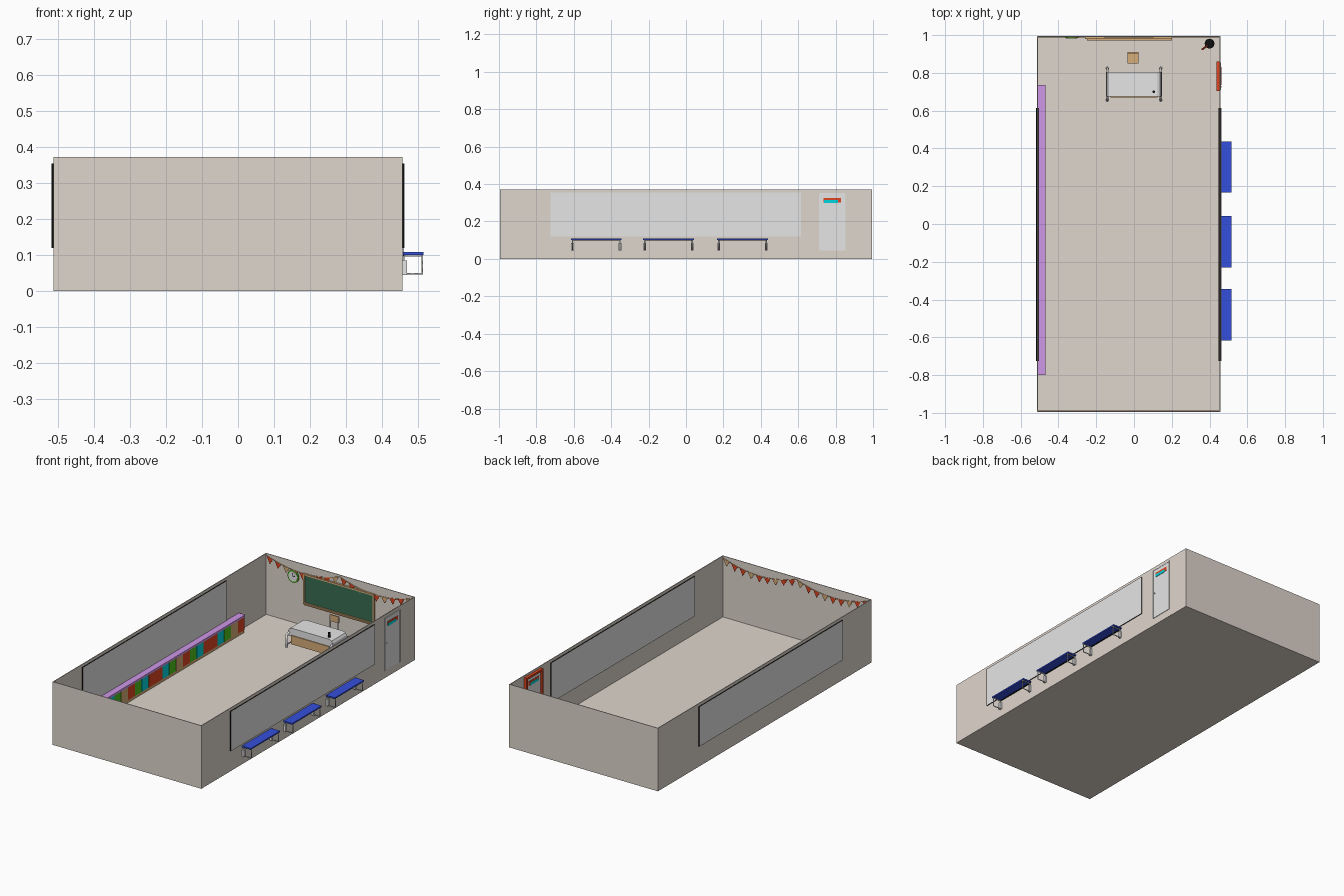
import bpy, bmesh, math
from mathutils import Vector

if "Cube" in bpy.data.objects:
    bpy.data.objects.remove(bpy.data.objects["Cube"])


def mat(name, r, g, b):
    m = bpy.data.materials.new(name)
    m.diffuse_color = (r, g, b, 1)
    m.use_nodes = True
    m.node_tree.nodes["Principled BSDF"].inputs["Base Color"].default_value = m.diffuse_color
    return m


WALL = mat("wall beige", .74, .67, .605)
GLASS = mat("pale grey", .79, .79, .79)
BLACK = mat("black", .004, .004, .004)
BLUE = mat("bench blue", .035, .08, .72)
PURPLE = mat("purple", .62, .31, .80)
RED = mat("red", .75, .06, .015)
CYAN = mat("cyan", .0, .68, .74)
GREEN = mat("bright green", .08, .55, .01)
TAN = mat("wood tan", .68, .42, .19)
BOARD = mat("chalkboard green", .04, .15, .085)


def finish(name, bm, material):
    bmesh.ops.recalc_face_normals(bm, faces=bm.faces)
    me = bpy.data.meshes.new(name)
    bm.to_mesh(me)
    bm.free()
    me.materials.append(material)
    ob = bpy.data.objects.new(name, me)
    bpy.context.collection.objects.link(ob)
    return ob


def box(name, x0, x1, y0, y1, z0, z1, material):
    bm = bmesh.new()
    bmesh.ops.create_cube(bm, size=1)
    for v in bm.verts:
        v.co = ((x0 + x1) / 2 + v.co.x * (x1 - x0), (y0 + y1) / 2 + v.co.y * (y1 - y0),
                (z0 + z1) / 2 + v.co.z * (z1 - z0))
    return finish(name, bm, material)


def cyl(name, a, b, r, material, r2=None, sides=16):
    a, b = Vector(a), Vector(b)
    bm = bmesh.new()
    bmesh.ops.create_cone(bm, cap_ends=True, segments=sides, radius1=r,
                          radius2=r if r2 is None else r2, depth=(b - a).length)
    rot = (b - a).to_track_quat('Z', 'Y')
    for v in bm.verts:
        v.co = rot @ v.co + (a + b) / 2
    return finish(name, bm, material)


def prism(name, pts, dy, material):
    """Flat outline extruded along y."""
    bm = bmesh.new()
    f = bm.faces.new([bm.verts.new(p) for p in pts])
    ex = bmesh.ops.extrude_face_region(bm, geom=[f])
    for v in ex["geom"]:
        if isinstance(v, bmesh.types.BMVert):
            v.co.y += dy
    return finish(name, bm, material)


def tube(name, pts, r, material, cyclic=False):
    cu = bpy.data.curves.new(name, 'CURVE')
    cu.dimensions = '3D'
    cu.bevel_depth = r
    cu.bevel_resolution = 1
    sp = cu.splines.new('POLY')
    sp.points.add(len(pts) - 1)
    for p, co in zip(sp.points, pts):
        p.co = (*co, 1)
    sp.use_cyclic_u = cyclic
    cu.materials.append(material)
    ob = bpy.data.objects.new(name, cu)
    bpy.context.collection.objects.link(ob)
    return ob


X0, X1, Y, H, T, F = -.513, .457, .994, .372, .004, .012

# Room shell
box("floor", X0, X1, -Y, Y, 0, F, WALL)
box("left_wall", X0, X0 + T, -Y, Y, 0, H, WALL)
box("right_wall", X1 - T, X1, -Y, Y, 0, H, WALL)
box("front_wall", X0, X1, -Y, -Y + T, 0, H, WALL)
box("back_wall", X0, X1, Y - T, Y, 0, H, WALL)

# Long windows: black frame slab with a pane on each face
for side, xc in (("left", X0 + T / 2), ("right", X1 - T / 2)):
    box(side + "_window_frame", xc - .0065, xc + .0065, -.725, .615, .12, .355, BLACK)
    box(side + "_window_glass", xc - .007, xc + .007, -.724, .614, .1205, .354, GLASS)

# Door, with red inner frame and a sign on both sides
box("door", X1 - .010, X1 + .003, .712, .852, .045, .352, GLASS)
for y0, y1, z0, z1 in ((.705, .717, .045, .36), (.848, .860, .045, .36), (.705, .86, .348, .36)):
    box("door_inner_frame", X1 - .020, X1 - T, y0, y1, z0, z1, RED)
for y0, y1, z0, z1 in ((.71, .716, .045, .352), (.848, .854, .045, .352), (.71, .854, .347, .353)):
    box("door_outer_trim", X1, X1 + .0045, y0, y1, z0, z1, GLASS)
for x0, x1 in ((X1 + .003, X1 + .005), (X1 - .012, X1 - .010)):
    box("sign_red", x0, x1, .735, .83, .302, .326, RED)
    box("sign_cyan", x0 - .0008, x1 + .0008, .738, .814, .299, .315, CYAN)
cyl("door_handle", (X1 - .016, .727, .20), (X1 + .006, .727, .20), .004, GLASS)

# Outdoor benches
for yc in (-.48, -.093, .302):
    box("bench_seat", X1 + .001, X1 + .058, yc - .136, yc + .136, .101, .109, BLUE)
    box("bench_rail", X1 + .001, X1 + .006, yc - .13, yc + .13, .097, .101, BLACK)
    for s in (-1, 1):
        y = yc + s * .127
        loop = [(X1 + .004, y, .048), (X1 + .055, y, .048), (X1 + .055, y, .098), (X1 + .004, y, .098)]
        tube("bench_leg", loop, .0035, GLASS, True)
        box("bench_foot", X1, X1 + .012, y - .007, y + .007, .045, .085, GLASS)

# Locker row with coloured doors
L0, L1, N = -.80, .735, 24
box("locker_body", X0 + T, -.474, L0, L1, F, .108, TAN)
box("locker_top", X0 + T, -.468, L0, L1, .106, .118, PURPLE)
pattern = (GREEN, CYAN, RED, RED, CYAN, GREEN, TAN, RED)
step = (L1 - L0) / N
for i in range(N):
    y = L0 + i * step
    box("locker_door", -.475, -.470, y + .001, y + step - .001, .03, .106, pattern[i % 8])

# Chalkboard with wooden frame and ledge
yb = Y - T
box("chalkboard", -.252, .192, yb - .006, yb, .152, .315, BOARD)
for x0, x1, z0, z1 in ((-.26, .20, .145, .154), (-.26, .20, .313, .322),
                       (-.26, -.252, .145, .322), (.192, .20, .145, .322)):
    box("chalkboard_frame", x0, x1, yb - .011, yb, z0, z1, TAN)
box("chalk_ledge", -.25, .20, yb - .018, yb, .143, .148, TAN)

# Wall clock
cyl("clock_rim", (-.33, yb, .285), (-.33, yb - .006, .285), .036, GREEN, sides=24)
cyl("clock_face", (-.33, yb, .285), (-.33, yb - .0075, .285), .029, GLASS, sides=24)
for dx, dz in ((0, .02), (.013, .006)):
    cyl("clock_hand", (-.33, yb - .008, .285), (-.33 + dx, yb - .008, .285 + dz), .001, BLACK, sides=6)


# Bunting: two sags on each end wall
def sag(t):
    u = (t * 2) % 1
    return .364 - .045 * 4 * u * (1 - u)


for s in (-1, 1):
    y = s * (Y - T - .004)
    at = lambda t: Vector((X0 + T + t * (X1 - X0 - 2 * T), y, sag(t)))
    tube("bunting_rope", [at(i / 32) for i in range(33)], .0018, TAN)
    for i in range(18):
        a, b = at((i + .12) / 18), at((i + .88) / 18)
        tip = (a + b) / 2 - Vector((0, 0, .036))
        prism("bunting_flag", (a, b, tip), -s * .002, TAN if i % 3 == 2 else RED)

# Teacher's desk: white top rounded over at both ends, wooden body, tube legs
prof = [(-.148, .105), (-.146, .135), (-.138, .148), (-.122, .154),
        (.122, .154), (.138, .148), (.146, .135), (.148, .105)]
prism("desk_top", [(x, .675, z) for x, z in prof], .13, GLASS)
box("desk_front_panel", -.125, .125, .670, .678, .066, .113, TAN)
box("desk_shelf", -.125, .125, .67, .80, .062, .068, TAN)
for s in (-1, 1):
    for y0, y1 in ((.69, .655), (.79, .825)):
        tube("desk_leg", [(s * .138, y0, .135), (s * .142, y1, .115), (s * .142, y1, .05)], .006, GLASS)
        cyl("desk_foot", (s * .142, y1, .045), (s * .142, y1, .057), .009, GLASS)
    tube("desk_side_bar", [(s * .142, .655, .06), (s * .142, .825, .06)], .004, GLASS)
cyl("pen_pot", (.105, .70, .154), (.105, .70, .18), .007, BLACK)

# Teacher's chair
box("chair_seat", -.035, .025, .85, .905, .088, .095, TAN)
box("chair_back", -.035, .025, .903, .91, .135, .172, TAN)
for x in (-.03, .02):
    tube("chair_rear_leg", [(x, .902, .045), (x, .902, .165)], .003, GLASS)
    tube("chair_front_leg", [(x, .855, .045), (x, .855, .09)], .003, GLASS)

# Waste bin and broom in the corner
cyl("bin", (.40, .955, F), (.40, .955, .10), .021, BLACK, r2=.026)
cyl("broom_stick", (.41, .96, .05), (.362, .925, .15), .005, RED, sides=8)
